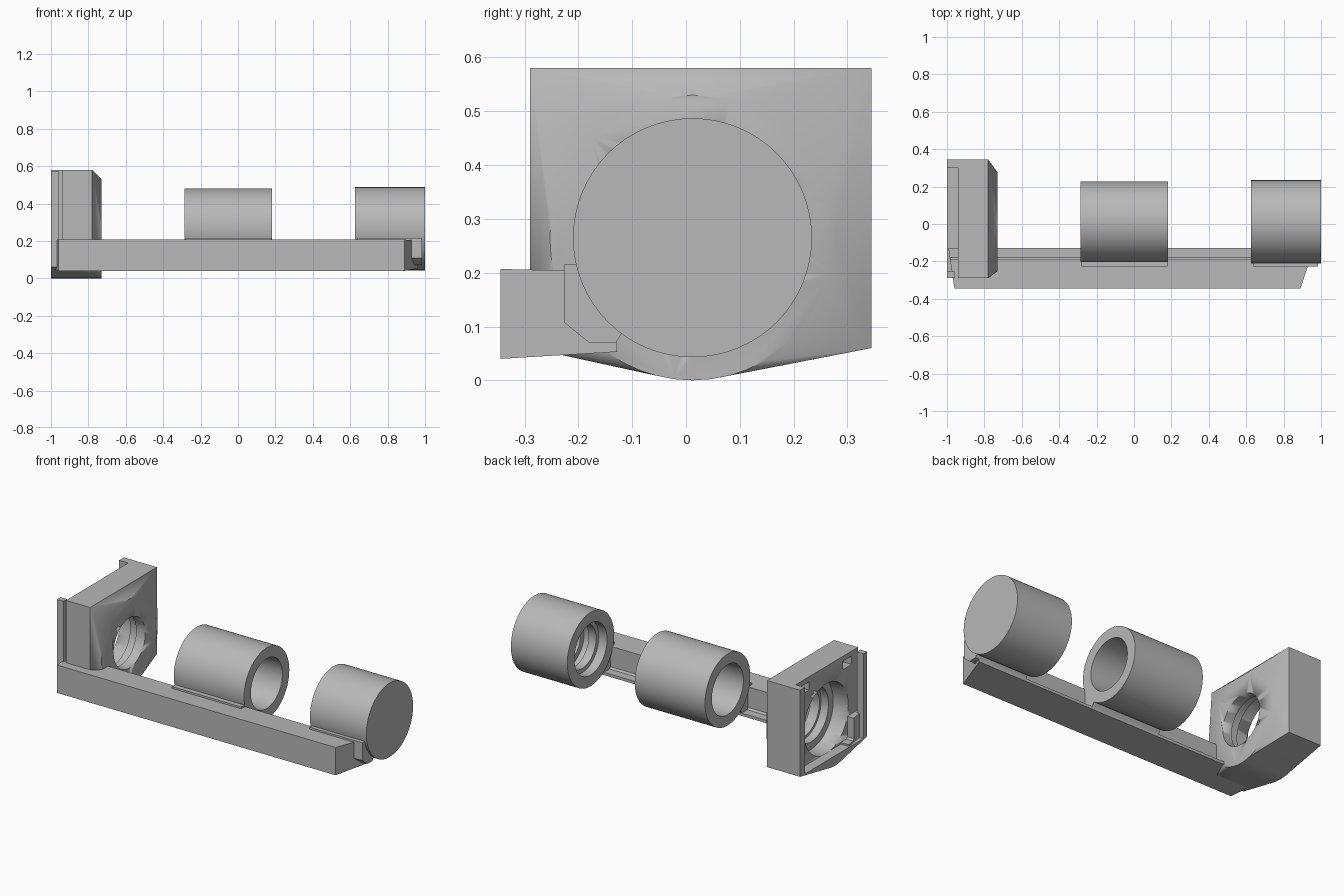
import bpy, bmesh, math
from mathutils import Vector

if bpy.data.objects.get("Cube"):
    bpy.data.objects.remove(bpy.data.objects["Cube"])

grey = bpy.data.materials.new("plain_grey")
grey.use_nodes = True
grey.diffuse_color = (0.48, 0.48, 0.48, 1)
grey.node_tree.nodes["Principled BSDF"].inputs["Base Color"].default_value = grey.diffuse_color

CY, CZ = 0.012, 0.265          # shared axis of the barrels and the head bore


def finish(name, bm, smooth=False):
    bmesh.ops.recalc_face_normals(bm, faces=bm.faces)
    mesh = bpy.data.meshes.new(name)
    bm.to_mesh(mesh)
    bm.free()
    obj = bpy.data.objects.new(name, mesh)
    bpy.context.collection.objects.link(obj)
    mesh.materials.append(grey)
    if smooth:
        activate(obj)
        bpy.ops.object.shade_smooth_by_angle(angle=math.radians(30))
    return obj


def activate(obj):
    bpy.ops.object.select_all(action='DESELECT')
    obj.select_set(True)
    bpy.context.view_layer.objects.active = obj


def prism(name, profile, start, end):
    """Extrude a (y, z) outline along x; the ends may slant with y."""
    bm = bmesh.new()
    rings = [[bm.verts.new((f(y), y, z)) for y, z in profile] for f in (start, end)]
    bm.faces.new(rings[0])
    bm.faces.new(rings[1])
    n = len(profile)
    for i in range(n):
        j = (i + 1) % n
        bm.faces.new((rings[0][i], rings[0][j], rings[1][j], rings[1][i]))
    return finish(name, bm)


def block(name, x0, x1, y0, y1, z0, z1):
    outline = [(y0, z0), (y1, z0), (y1, z1), (y0, z1)]
    return prism(name, outline, lambda y: x0, lambda y: x1)


def turned(name, profile, closed=False, steps=64):
    """Revolve an (x, radius) profile about the shared axis."""
    bm = bmesh.new()
    pts = profile + profile[:1] if closed else profile
    verts = [bm.verts.new((x, CY, CZ + r)) for x, r in pts]
    edges = [bm.edges.new(pair) for pair in zip(verts, verts[1:])]
    bmesh.ops.spin(bm, geom=verts + edges, cent=(0, CY, CZ), axis=(1, 0, 0),
                   angle=math.tau, steps=steps)
    bmesh.ops.remove_doubles(bm, verts=bm.verts, dist=1e-5)
    return finish(name, bm, True)


def circle(x, r, n=48):
    return [Vector((x, CY + r * math.sin(math.tau * i / n), CZ + r * math.cos(math.tau * i / n)))
            for i in range(n)]


def hull(name, points):
    bm = bmesh.new()
    for p in points:
        bm.verts.new(p)
    bmesh.ops.convex_hull(bm, input=bm.verts)
    bmesh.ops.dissolve_limit(bm, angle_limit=0.01, verts=bm.verts, edges=bm.edges)
    return finish(name, bm, True)


def cut(obj, cutter):
    mod = obj.modifiers.new("cut", 'BOOLEAN')
    mod.operation, mod.solver, mod.object = 'DIFFERENCE', 'EXACT', cutter
    activate(obj)
    bpy.ops.object.modifier_apply(modifier=mod.name)
    bpy.data.objects.remove(cutter)


# Head block: square shell with a rounded belly, tapering to a round nose
Y0, Y1, Z0, Z1 = -0.29, 0.345, 0.06, 0.58
corners = [(Y0, Z0), (Y1, Z0), (Y1, Z1), (Y0, Z1)]
shell = [Vector((x, y, z)) for x in (-0.94, -0.78) for y, z in corners]
for x in (-0.94, -0.78, -0.73):
    shell += circle(x, 0.265)
head = hull("head_block", shell)
cut(head, turned("bore_cutter", [(-1.1, 0), (-1.1, 0.21), (-0.84, 0.21), (-0.84, 0.165),
                                 (-0.79, 0.165), (-0.79, 0.15), (-0.6, 0.15), (-0.6, 0)]))
for y in (-0.19, 0.215):
    cut(head, block("pocket_cutter", -1, -0.89, y - 0.04, y + 0.04, 0.5, 0.55))

# Rear rim of the head: side wall, bottom sill and separate front strip
block("head_side_wall", -1, -0.94, 0.30, Y1, Z0, Z1)
block("head_front_strip", -1, -0.957, Y0, -0.255, Z0, 0.57)
belly = [p for p in circle(-1, 0.265) if p.z < Z0]
sill = [Vector((-1, y, Z0)) for y in (Y0, Y1)] + belly
hull("head_sill", sill + [p + Vector((0.06, 0, 0)) for p in sill])

# Rail with an L section and slanted ends
prism("rail", [(-0.345, 0.04), (-0.128, 0.053), (-0.128, 0.07), (-0.18, 0.07),
               (-0.19, 0.08), (-0.19, 0.203), (-0.345, 0.207)],
      lambda y: -0.96 - 0.15 * (y + 0.345), lambda y: 0.89 + 0.33 * (y + 0.345))

# Cradles joining the barrels to the rail
cradle = [(-0.227, 0.215), (-0.227, 0.108), (-0.18, 0.07), (-0.13, 0.07),
          (-0.10, 0.12), (-0.19, 0.215)]
for name, a, b in (("middle_cradle", -0.28, 0.18), ("end_cradle", 0.635, 0.985)):
    prism(name, cradle, lambda y: a, lambda y: b)

# Open middle barrel
turned("middle_barrel", [(-0.285, 0.15), (-0.285, 0.215), (0.182, 0.215), (0.182, 0.15)], True)

# End barrel, closed outside, with a stepped socket inside
turned("end_barrel", [(1, 0), (1, 0.222), (0.625, 0.222), (0.625, 0.155), (0.68, 0.155),
                      (0.68, 0.13), (0.73, 0.13), (0.73, 0.145), (0.77, 0.145),
                      (0.77, 0.11), (0.85, 0.11), (0.85, 0)])
